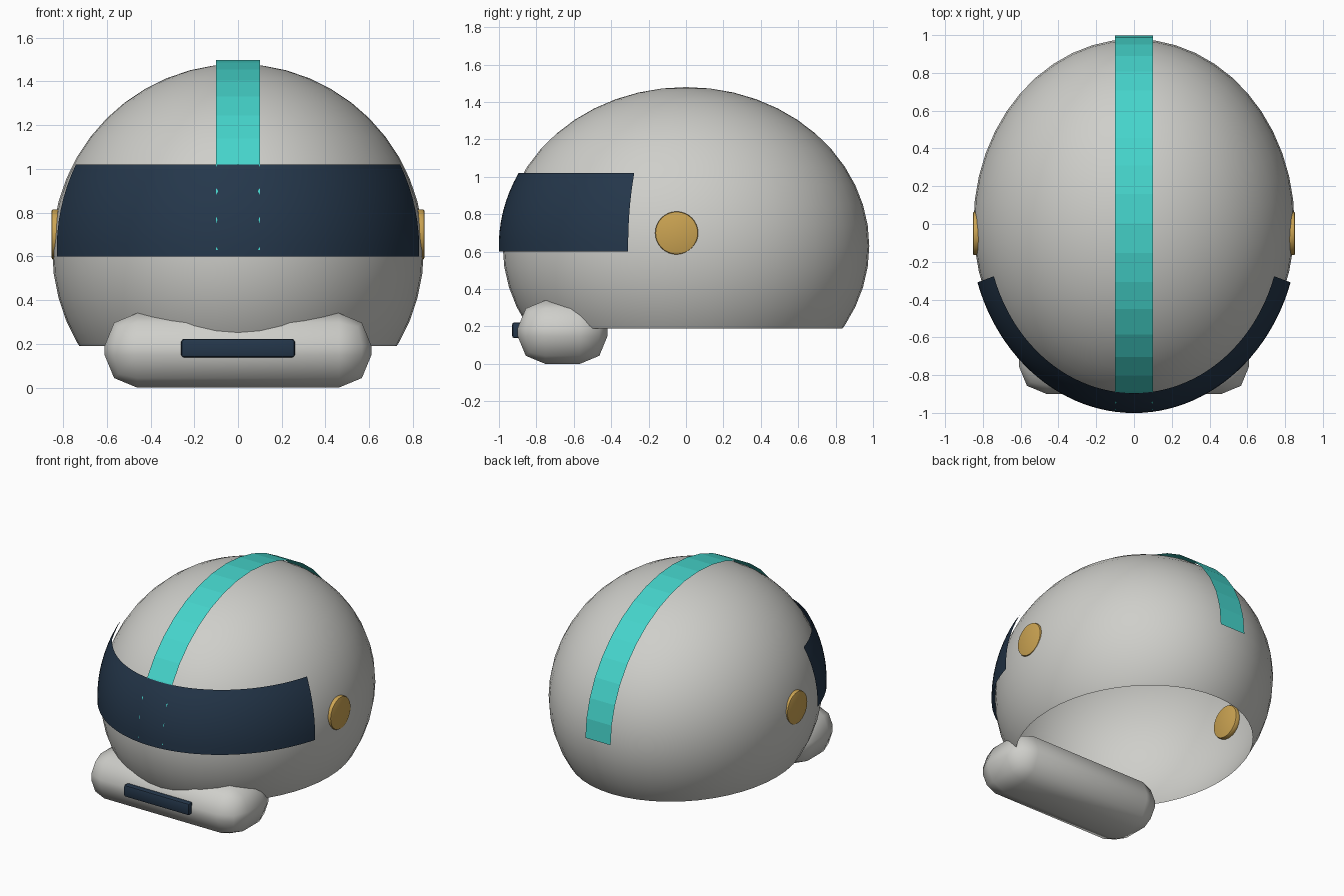
import bpy, bmesh
from math import sin, cos, radians, pi, asin
from mathutils import Matrix, Vector

cube = bpy.data.objects.get("Cube")
if cube:
    bpy.data.objects.remove(cube, do_unlink=True)

CENTER_Z = 0.63
SHELL = Vector((0.85, 0.98, 0.85))      # shell radii
VISOR = Vector((0.872, 1.001, 0.872))   # visor radii, just outside the shell


def material(name, rgb):
    mat = bpy.data.materials.new(name)
    mat.use_nodes = True
    mat.diffuse_color = (*rgb, 1)
    mat.node_tree.nodes["Principled BSDF"].inputs["Base Color"].default_value = (*rgb, 1)
    return mat


GREY = material("light_grey", (0.62, 0.62, 0.59))
NAVY = material("dark_navy", (0.018, 0.038, 0.07))
TEAL = material("teal", (0.06, 0.66, 0.6))
GOLD = material("gold", (0.6, 0.37, 0.085))


def finish(name, bm, mat, smooth=True):
    mesh = bpy.data.meshes.new(name)
    bm.to_mesh(mesh)
    bm.free()
    mesh.materials.append(mat)
    for face in mesh.polygons:
        face.use_smooth = smooth
    obj = bpy.data.objects.new(name, mesh)
    bpy.context.collection.objects.link(obj)
    return obj


def sheet(name, point, nu, nv, mat, smooth):
    """Open surface from a function of u and v, both running 0 to 1."""
    bm = bmesh.new()
    rows = [[bm.verts.new(point(i / nu, j / nv)) for i in range(nu + 1)]
            for j in range(nv + 1)]
    for low, high in zip(rows, rows[1:]):
        for i in range(nu):
            bm.faces.new((low[i], low[i + 1], high[i + 1], high[i]))
    return finish(name, bm, mat, smooth)


def rounded_box(name, center, size, radius, segments, mat):
    bm = bmesh.new()
    bmesh.ops.create_cube(bm, size=1)
    bmesh.ops.scale(bm, vec=size, verts=bm.verts)
    bmesh.ops.bevel(bm, geom=bm.edges[:], offset=radius, segments=segments,
                    profile=0.5, affect='EDGES')
    bmesh.ops.translate(bm, vec=center, verts=bm.verts)
    return finish(name, bm, mat)


# Shell: ellipsoid with an open, flat-cut bottom
bm = bmesh.new()
bmesh.ops.create_uvsphere(bm, u_segments=48, v_segments=24, radius=1)
bmesh.ops.scale(bm, vec=SHELL, verts=bm.verts)
bmesh.ops.translate(bm, vec=(0, 0, CENTER_Z), verts=bm.verts)
bmesh.ops.bisect_plane(bm, geom=bm.verts[:] + bm.edges[:] + bm.faces[:],
                       plane_co=(0, 0, 0.19), plane_no=(0, 0, 1), clear_inner=True)
finish("helmet_shell", bm, GREY)

# Visor: thin band wrapped around the front
LOW, HIGH = asin((0.6 - CENTER_Z) / VISOR.z), asin((1.02 - CENTER_Z) / VISOR.z)


def visor_point(u, v):
    azimuth = pi + radians(18) + u * radians(144)
    lift = LOW + v * (HIGH - LOW)
    return (VISOR.x * cos(lift) * cos(azimuth), VISOR.y * cos(lift) * sin(azimuth),
            CENTER_Z + VISOR.z * sin(lift))


sheet("visor", visor_point, 48, 8, NAVY, True)


# Stripe: flat-shaded ribbon over the crown from front to back
def stripe_point(u, v):
    angle = pi * v
    return (-0.1 + 0.2 * u, 0.002 - 0.997 * cos(angle), CENTER_Z + 0.868 * sin(angle))


sheet("center_stripe", stripe_point, 1, 20, TEAL, False)

# Chin guard with its vent
rounded_box("chin_guard", (0, -0.66, 0.17), (1.22, 0.48, 0.34), 0.148, 2, GREY)
vent = rounded_box("chin_vent", (0, -0.905, 0.18), (0.52, 0.05, 0.085), 0.013, 2, NAVY)

# Round side buttons
for side, label in ((1, "left"), (-1, "right")):
    bm = bmesh.new()
    bmesh.ops.create_cone(bm, cap_ends=True, segments=32, radius1=0.115, radius2=0.115,
                          depth=0.04)
    rims = [e for e in bm.edges if abs(e.verts[0].co.z - e.verts[1].co.z) < 0.001]
    bmesh.ops.bevel(bm, geom=rims, offset=0.009, segments=2, profile=0.5, affect='EDGES')
    bmesh.ops.transform(bm, verts=bm.verts, matrix=Matrix.Translation(
        (side * 0.833, -0.05, 0.7)) @ Matrix.Rotation(side * pi / 2, 4, 'Y'))
    button = finish(label + "_button", bm, GOLD)
    button.select_set(True)

# Keep the hard edges of the buttons and the vent crisp
vent.select_set(True)
bpy.context.view_layer.objects.active = vent
bpy.ops.object.shade_smooth_by_angle(angle=radians(30))
